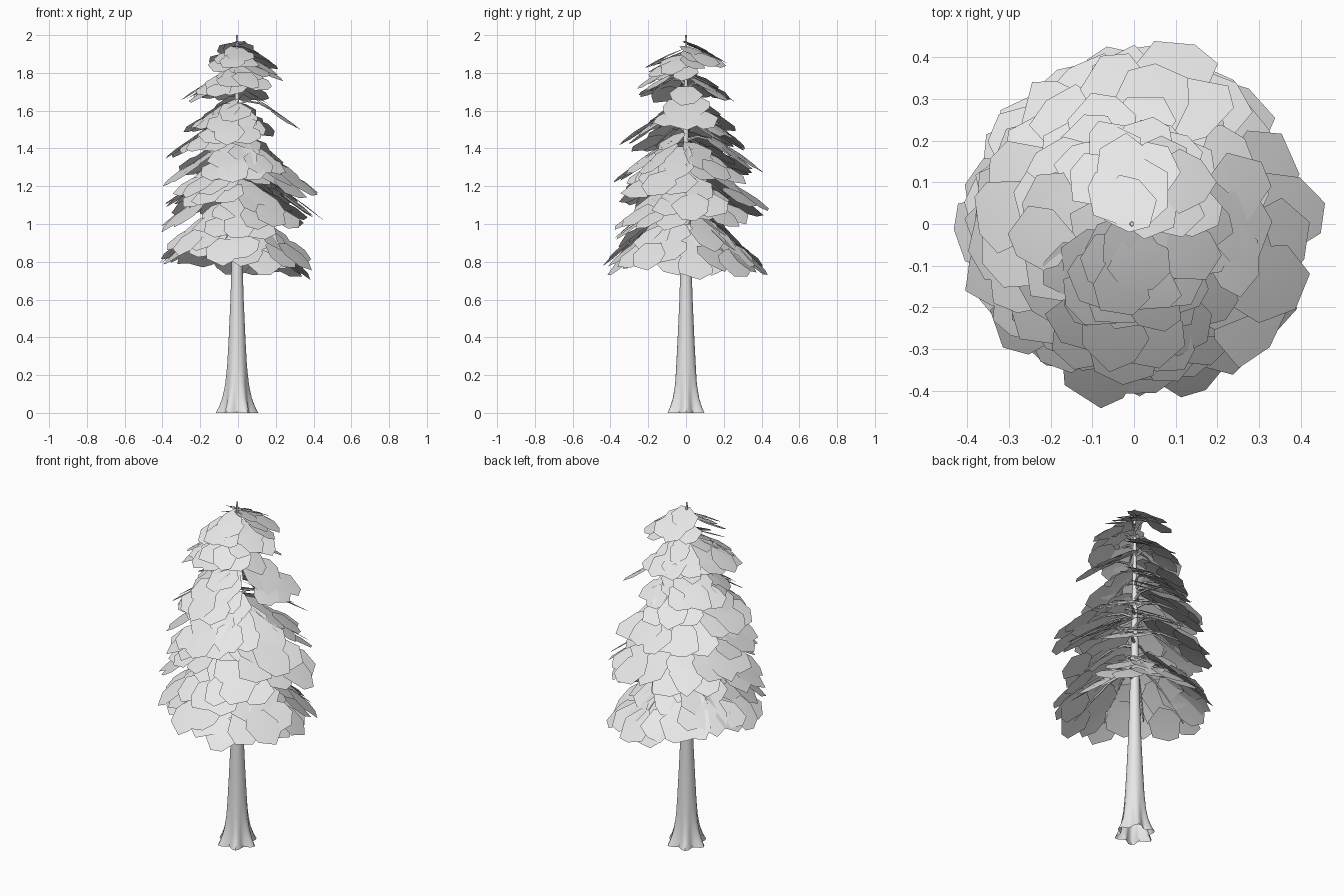
import bpy, bmesh, math, random
from mathutils import Vector

random.seed(7)
if "Cube" in bpy.data.objects:
    bpy.data.objects.remove(bpy.data.objects["Cube"], do_unlink=True)

grey = bpy.data.materials.new("light grey")
grey.use_nodes = True
grey.diffuse_color = (0.8, 0.8, 0.8, 1)
grey.node_tree.nodes["Principled BSDF"].inputs["Base Color"].default_value = (0.8, 0.8, 0.8, 1)

UP = Vector((0, 0, 1))
AXIS = Vector((-0.005, 0, 0))   # trunk position on the ground


def finish(name, bm, angle):
    """Turn a bmesh into a smooth-shaded object."""
    mesh = bpy.data.meshes.new(name)
    bm.to_mesh(mesh)
    bm.free()
    mesh.materials.append(grey)
    obj = bpy.data.objects.new(name, mesh)
    bpy.context.collection.objects.link(obj)
    bpy.ops.object.select_all(action='DESELECT')
    obj.select_set(True)
    bpy.context.view_layer.objects.active = obj
    bpy.ops.object.shade_smooth_by_angle(angle=math.radians(angle))


def bridge(bm, rings):
    """Skin a list of vertex rings, open below and closed at the tip."""
    n = len(rings[0])
    for low, high in zip(rings, rings[1:]):
        for i in range(n):
            j = (i + 1) % n
            bm.faces.new((low[i], low[j], high[j], high[i]))
    bm.faces.new(rings[-1])


# Trunk: tapering, with lobed roots flaring at the ground
profile = [(0, 0.094), (0.03, 0.083), (0.08, 0.07), (0.15, 0.06), (0.25, 0.052),
           (0.4, 0.044), (0.6, 0.035), (0.8, 0.029), (1.1, 0.021), (1.4, 0.015),
           (1.7, 0.01), (2.0, 0.005)]
bm = bmesh.new()
rings = []
SIDES = 36
for z, radius in profile:
    lobes = 0.2 * max(0, 1 - z / 0.3) ** 2
    ring = []
    for i in range(SIDES):
        a = math.tau * i / SIDES
        r = radius * (1 + lobes * math.cos(6 * a))
        ring.append(bm.verts.new(AXIS + Vector((r * math.cos(a), r * math.sin(a), z))))
    rings.append(ring)
bridge(bm, rings)
finish("trunk", bm, 50)

# Branch tips: direction in degrees, reach from the trunk, height
tips = [
    # lowest skirt
    (184, .45, .75), (222, .43, .82), (258, .43, .79), (292, .45, .72), (328, .45, .74),
    (8, .40, .70), (45, .43, .72), (78, .44, .72), (116, .43, .75), (150, .41, .80),
    # lower middle
    (4, .45, 1.02), (336, .46, 1.13), (200, .42, .97), (240, .37, 1.09), (272, .40, .90),
    (74, .45, 1.07), (36, .40, .99), (125, .42, 1.04), (165, .39, 1.09), (305, .40, .97),
    # middle
    (188, .40, 1.20), (226, .38, 1.13), (266, .38, 1.23), (312, .35, 1.19),
    (80, .41, 1.27), (122, .38, 1.24), (38, .35, 1.21),
    # upper middle
    (175, .39, 1.34), (296, .33, 1.26), (262, .36, 1.41), (105, .31, 1.4), (220, .32, 1.37),
    # upper
    (0, .34, 1.5), (272, .27, 1.46), (70, .25, 1.46), (140, .29, 1.49), (215, .25, 1.49),
    # top
    (190, .29, 1.65), (80, .25, 1.66), (242, .26, 1.68), (130, .23, 1.67), (285, .25, 1.72),
    (335, .23, 1.78), (40, .22, 1.83), (262, .22, 1.82), (100, .2, 1.86),
]

branches = bmesh.new()
foliage = bmesh.new()


def add_stick(points, thick):
    """A tapering bough through the given points."""
    rings = []
    for k, p in enumerate(points):
        ahead = points[min(k + 1, len(points) - 1)] - points[max(k - 1, 0)]
        side = UP.cross(ahead).normalized()
        top = ahead.cross(side).normalized()
        r = thick * (1 - 0.75 * k / (len(points) - 1))
        rings.append([branches.verts.new(p + r * (side * math.cos(a) + top * math.sin(a)))
                      for a in (math.tau * i / 6 for i in range(6))])
    bridge(branches, rings)


def add_card(centre, along, across, length, width):
    """A ragged heptagon of needles, slightly domed."""
    normal = along.cross(across).normalized()
    spin = random.uniform(-0.3, 0.3)
    rim = []
    for i in range(7):
        a = math.tau * i / 7 + spin + random.uniform(-0.2, 0.2)
        s = random.uniform(0.85, 1.12) / 2
        rim.append(foliage.verts.new(centre + along * (s * length * math.cos(a))
                                     + across * (s * width * math.sin(a))))
    hub = foliage.verts.new(centre + normal * 0.004)
    for i in range(7):
        foliage.faces.new((hub, rim[i], rim[(i + 1) % 7]))


for degrees, reach, tip_z in tips:
    angle = math.radians(degrees)
    out = Vector((math.cos(angle), math.sin(angle), 0))
    sideways = UP.cross(out)
    # boughs hang steeply at the skirt and flatten towards the top
    slope = 0.64 + 0.6 * max(0, 1.05 - tip_z) - 0.5 * max(0, tip_z - 1.5)
    drop = slope * reach

    def arc(t):
        return AXIS + out * (reach * t) + UP * (tip_z + drop * (1 - t ** 1.2))

    # bough rises from the trunk, then droops under the needles
    path = [arc(t) - UP * (0.008 + 0.08 * (1 - t) ** 5) for t in (0, 0.15, 0.35, 0.6, 0.8)]
    add_stick(path, 0.003 + 0.016 * reach)

    # fan of needle cards: place along the bough, turn, side offset
    size = 0.1 + 0.27 * reach
    end = 1 - 0.4 * size / reach
    fan = [(end, 0, 0), (end - 0.08, 0.55, 0.38), (end - 0.08, -0.55, -0.38),
           (end - 0.3, 0.25, 0.18), (end - 0.28, -0.3, -0.2), (end - 0.48, 0, 0)]
    for t, turn, shift in fan:
        t = max(0.24, t + random.uniform(-0.04, 0.04))
        slant = (arc(t + 0.05) - arc(t - 0.05)).normalized()
        turn += random.uniform(-0.2, 0.2)
        along = slant * math.cos(turn) + sideways * math.sin(turn)
        across = sideways * math.cos(turn) - slant * math.sin(turn)
        centre = arc(t) + sideways * (shift * size * 1.1)
        centre += UP * (random.uniform(-0.008, 0.012) - abs(shift) * 0.05)
        across = (across - UP * (0.2 * shift + random.uniform(-0.08, 0.08))).normalized()
        add_card(centre, along, across, size * 1.05, size * 0.92)

finish("branches", branches, 50)
finish("foliage", foliage, 40)
